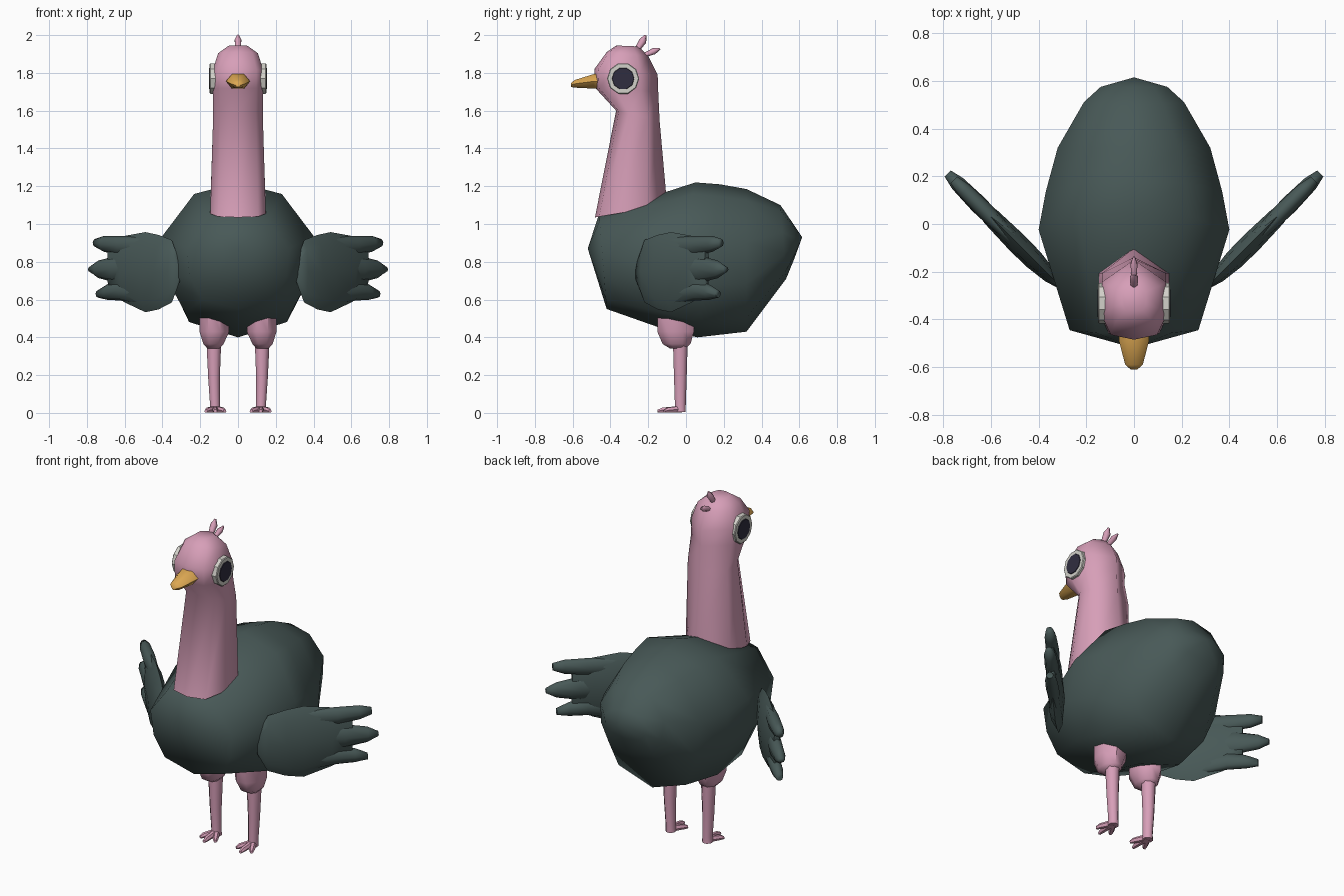
import bpy
import bmesh
import math
from mathutils import Vector

cube = bpy.data.objects.get("Cube")
if cube:
    bpy.data.objects.remove(cube, do_unlink=True)


def make_material(name, rgb):
    mat = bpy.data.materials.new(name)
    mat.use_nodes = True
    color = (*rgb, 1.0)
    mat.diffuse_color = color
    bsdf = mat.node_tree.nodes["Principled BSDF"]
    bsdf.inputs["Base Color"].default_value = color
    bsdf.inputs["Roughness"].default_value = 0.8
    return mat


FEATHER = make_material("dark green grey", (0.065, 0.1, 0.096))
SKIN = make_material("pink", (0.68, 0.345, 0.48))
BEAK = make_material("orange yellow", (0.72, 0.39, 0.085))
WHITE = make_material("eye white", (0.65, 0.64, 0.59))
PUPIL = make_material("pupil dark", (0.03, 0.027, 0.05))


def loft(name, rings, mat, angle=60):
    """Skin a list of equal-length point rings; a one-point ring is a tip."""
    bm = bmesh.new()
    rows = [[bm.verts.new(p) for p in ring] for ring in rings]
    for a, b in zip(rows, rows[1:]):
        n = max(len(a), len(b))
        for i in range(n):
            j = (i + 1) % n
            if len(a) == 1:
                bm.faces.new((a[0], b[i], b[j]))
            elif len(b) == 1:
                bm.faces.new((a[i], a[j], b[0]))
            else:
                bm.faces.new((a[i], a[j], b[j], b[i]))
    for end in (rows[0], rows[-1]):
        if len(end) > 2:
            bm.faces.new(end)
    bmesh.ops.recalc_face_normals(bm, faces=bm.faces)
    mesh = bpy.data.meshes.new(name)
    bm.to_mesh(mesh)
    bm.free()
    mesh.materials.append(mat)
    obj = bpy.data.objects.new(name, mesh)
    bpy.context.collection.objects.link(obj)
    bpy.ops.object.select_all(action='DESELECT')
    obj.select_set(True)
    bpy.context.view_layer.objects.active = obj
    bpy.ops.object.shade_smooth_by_angle(angle=math.radians(angle))
    return obj


def ellipse(center, u, v, n=8, phase=0.0):
    """Ring of n points around center, spanned by half-axes u and v."""
    c, u, v = Vector(center), Vector(u), Vector(v)
    return [c + u * math.cos(t) + v * math.sin(t)
            for t in (2 * math.pi * i / n + phase for i in range(n))]


def tube(name, stops, mat, n=6):
    """Tapered round rod through (point, radius) stops."""
    axis = (Vector(stops[-1][0]) - Vector(stops[0][0])).normalized()
    u = axis.cross(Vector((1, 0, 0))).normalized()
    v = axis.cross(u)
    return loft(name, [ellipse(p, u * r, v * r, n) for p, r in stops], mat)


# Body: ten-sided sections from chest to tail, (bottom y, z, top y, z, half width)
SECTION = [(0, 1), (0.58, 0.92), (1, 0.63), (0.95, 0.34), (0.7, 0.1),
           (0, 0), (-0.7, 0.1), (-0.95, 0.34), (-1, 0.63), (-0.58, 0.92)]
BODY = [(-0.42, 0.55, -0.46, 1.055, 0.27), (-0.15, 0.455, 0.05, 1.22, 0.4),
        (0.06, 0.4, 0.18, 1.21, 0.37), (0.32, 0.43, 0.32, 1.185, 0.32),
        (0.53, 0.71, 0.5, 1.1, 0.21), (0.575, 0.82, 0.575, 0.99, 0.14)]
rings = [[(w * s, yb + (yt - yb) * h, zb + (zt - zb) * h) for s, h in SECTION]
         for yb, zb, yt, zt, w in BODY]
loft("body", [[(0, -0.52, 0.87)]] + rings + [[(0, 0.615, 0.93)]], FEATHER, 80)

# Neck and head: stacked sections, (front y, z, back y, z, half width)
NECK_SECTION = [(0, 0), (0.72, 0.06), (1, 0.3), (1, 0.72),
                (0, 1), (-1, 0.72), (-1, 0.3), (-0.72, 0.06)]
NECK = [(-0.482, 1.035, -0.1, 1.1, 0.147), (-0.37, 1.6, -0.14, 1.55, 0.131),
        (-0.48, 1.72, -0.147, 1.7, 0.134), (-0.485, 1.82, -0.15, 1.79, 0.135),
        (-0.42, 1.91, -0.2, 1.89, 0.105), (-0.37, 1.945, -0.25, 1.94, 0.05)]
loft("neck_and_head",
     [[(w * s, yf + (yb - yf) * d, zf + (zb - zf) * d) for s, d in NECK_SECTION]
      for yf, zf, yb, zb, w in NECK], SKIN, 80)

# Beak: hexagonal sections narrowing to the front, (y, centre z, half width, half height)
BEAK_RINGS = [(-0.44, 1.757, 0.065, 0.042), (-0.49, 1.755, 0.063, 0.04),
              (-0.59, 1.742, 0.037, 0.021), (-0.61, 1.735, 0.014, 0.01)]
loft("beak", [ellipse((0, y, z), (w, 0, 0), (0, 0, h * 1.1), 6)
              for y, z, w, h in BEAK_RINGS], BEAK, 50)

# Crest tufts
tube("crest_upper", [((0, -0.275, 1.9), 0.012), ((0, -0.228, 1.97), 0.02),
                     ((0, -0.213, 2.0), 0.005)], SKIN)
tube("crest_lower", [((0, -0.24, 1.885), 0.01), ((0, -0.17, 1.915), 0.017),
                     ((0, -0.138, 1.927), 0.005)], SKIN)

# Wing palm: (x, low z, high z, half thickness); the wing sweeps outward and back
PALM = [(0.31, 0.69, 0.8, 0.012), (0.35, 0.585, 0.915, 0.03),
        (0.42, 0.548, 0.942, 0.042), (0.49, 0.533, 0.957, 0.044),
        (0.6, 0.585, 0.937, 0.038), (0.68, 0.64, 0.9, 0.018)]
# Wing feathers: sections of (x, z, half height, half thickness)
FEATHERS = {
    "upper": [(0.5, 0.875, 0.06, 0.025), (0.62, 0.885, 0.052, 0.036),
              (0.71, 0.895, 0.042, 0.032), (0.755, 0.9, 0.022, 0.02)],
    "middle": [(0.5, 0.76, 0.07, 0.025), (0.65, 0.76, 0.07, 0.038),
               (0.74, 0.76, 0.046, 0.032), (0.782, 0.76, 0.014, 0.018)],
    "lower": [(0.5, 0.63, 0.07, 0.025), (0.62, 0.645, 0.05, 0.036),
              (0.69, 0.64, 0.042, 0.032), (0.74, 0.63, 0.02, 0.02)],
}


def wing_ring(side, x, z, h, t):
    return ellipse((side * x, x - 0.57, z), (0, 0, h),
                   (side * t * 0.71, -t * 0.71, 0), 8)


for label, side in (("left", 1), ("right", -1)):
    loft(label + "_wing",
         [wing_ring(side, x, (a + b) / 2, (b - a) / 2, t) for x, a, b, t in PALM],
         FEATHER, 80)
    for part, rows in FEATHERS.items():
        loft(f"{label}_wing_{part}_feather",
             [wing_ring(side, *row) for row in rows], FEATHER, 80)

    # Eye: pale disc with a dark pupil plate
    for part, x0, x1, r, mat in (("eye_white", 0.115, 0.15, 0.085, WHITE),
                                 ("pupil", 0.148, 0.153, 0.06, PUPIL)):
        loft(f"{label}_{part}",
             [ellipse((side * x, -0.333, 1.77), (0, k * r, 0), (0, 0, k * r), 10)
              for x, k in ((x0, 1), (x1 - 0.004, 1), (x1, 0.95))], mat, 30)

    # Thigh and shank: (x, y, z, half width, half depth)
    for part, rows in (
            ("thigh", [(0.125, -0.055, 0.56, 0.085, 0.105),
                       (0.125, -0.055, 0.43, 0.085, 0.105),
                       (0.13, -0.05, 0.365, 0.058, 0.08),
                       (0.13, -0.045, 0.342, 0.035, 0.045)]),
            ("shank", [(0.128, -0.03, 0.37, 0.042, 0.042),
                       (0.127, -0.03, 0.18, 0.033, 0.036),
                       (0.122, -0.03, 0.04, 0.028, 0.031),
                       (0.122, -0.03, 0.004, 0.03, 0.031)])):
        loft(f"{label}_{part}",
             [ellipse((side * x, y, z), (w, 0, 0), (0, d, 0), 8, math.pi / 8)
              for x, y, z, w, d in rows], SKIN, 50)

    # Three forward toes
    for part, tip_x, tip_y in (("inner", 0.07, -0.115), ("middle", 0.12, -0.15),
                               ("outer", 0.17, -0.115)):
        root, tip = Vector((0.122, -0.025, 0.02)), Vector((tip_x, tip_y, 0.013))
        across = (tip - root).cross(Vector((0, 0, 1))).normalized()
        toe = []
        for f, w, h in ((0, 0.018, 0.02), (0.8, 0.016, 0.015), (1, 0.01, 0.009)):
            p = root.lerp(tip, f)
            toe.append(ellipse((side * p.x, p.y, h),
                               (side * across.x * w, across.y * w, 0), (0, 0, h), 6))
        loft(f"{label}_{part}_toe", toe, SKIN, 50)
